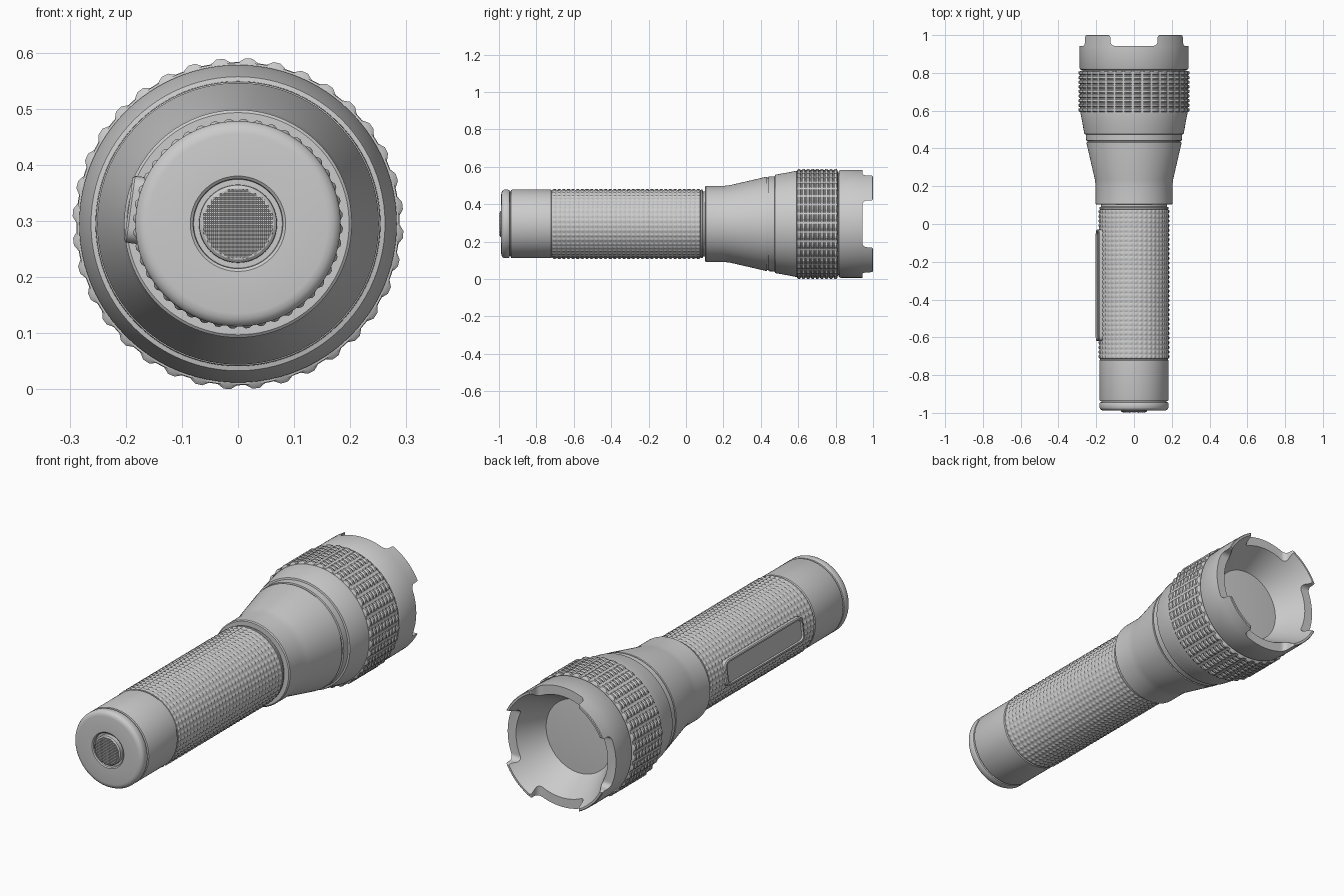
import bpy, bmesh, math
from mathutils import Matrix, Vector

if "Cube" in bpy.data.objects:
    bpy.data.objects.remove(bpy.data.objects["Cube"])

CZ = 0.295  # height of the torch axis


def finish(name, bm, angle=30):
    bmesh.ops.recalc_face_normals(bm, faces=bm.faces[:])
    me = bpy.data.meshes.new(name)
    bm.to_mesh(me)
    bm.free()
    ob = bpy.data.objects.new(name, me)
    bpy.context.collection.objects.link(ob)
    smooth(ob, angle)
    return ob


def smooth(ob, angle=30):
    bpy.ops.object.select_all(action='DESELECT')
    ob.select_set(True)
    bpy.context.view_layer.objects.active = ob
    bpy.ops.object.shade_smooth_by_angle(angle=math.radians(angle))


def rings(name, ys, n, radius, angle=30):
    """Skin rings along y; radius(row, column) gives each vertex radius."""
    bm = bmesh.new()
    rows = []
    for j, y in enumerate(ys):
        row = []
        for i in range(n):
            a = 2 * math.pi * i / n
            r = radius(j, i)
            row.append(bm.verts.new((r * math.sin(a), y, CZ + r * math.cos(a))))
        rows.append(row)
    for p, q in zip(rows, rows[1:]):
        for i in range(n):
            k = (i + 1) % n
            bm.faces.new((p[i], p[k], q[k], q[i]))
    bm.faces.new(rows[0])
    bm.faces.new(rows[-1])
    return finish(name, bm, angle)


def lathe(name, profile, n=96):
    return rings(name, [p[0] for p in profile], n, lambda j, i: profile[j][1])


def knurl(name, y0, y1, base, height, lobes, count):
    """Sleeve covered in a grid of small raised pads."""
    step = (y1 - y0) / count
    ys = [y0] + [y0 + step * (c + f) for c in range(count)
                 for f in (0.08, 0.3, 0.7, 0.92)] + [y1]
    last = len(ys) - 1

    def radius(j, i):
        if j in (0, last):
            return base - 0.012
        return base + (height if (j - 1) % 4 in (1, 2) and i % 4 in (1, 2) else 0)
    return rings(name, ys, lobes * 4, radius)


# Barrel, with the groove under the tail cap and the neck groove
lathe("barrel", [(-0.96, 0.172), (-0.938, 0.172), (-0.936, 0.181), (-0.93, 0.183),
                 (-0.722, 0.183), (-0.718, 0.179), (0.078, 0.179), (0.08, 0.183),
                 (0.088, 0.183), (0.092, 0.174), (0.13, 0.174)])
knurl("barrel_grip", -0.715, 0.078, 0.1825, 0.0045, 44, 32)

# Tail cap with a recess for the switch
lathe("tail_cap", [(-0.972, 0.02), (-0.972, 0.079), (-0.984, 0.080), (-0.988, 0.085),
                   (-0.988, 0.160), (-0.986, 0.170), (-0.980, 0.179), (-0.972, 0.183),
                   (-0.952, 0.183), (-0.945, 0.180), (-0.942, 0.172), (-0.942, 0.02)])
lathe("switch_button", [(-0.996, 0.055), (-0.995, 0.064), (-0.991, 0.069),
                        (-0.965, 0.070), (-0.965, 0.02)], 48)

# Pimpled switch face
bm = bmesh.new()
bmesh.ops.create_grid(bm, x_segments=36, y_segments=36, size=0.065,
                      matrix=Matrix.Translation((0, -0.9965, CZ)) @ Matrix.Rotation(math.pi / 2, 4, 'X'))
out = [v for v in bm.verts if Vector((v.co.x, 0, v.co.z - CZ)).length > 0.064]
bmesh.ops.delete(bm, geom=out, context='VERTS')
cell = 0.13 / 36
for v in bm.verts:
    if round((v.co.x + 0.065) / cell) % 2 and round((v.co.z - CZ + 0.065) / cell) % 2:
        v.co.y -= 0.003
edges = [e for e in bm.edges if e.is_boundary]
ext = bmesh.ops.extrude_edge_only(bm, edges=edges)
for v in ext["geom"]:
    if isinstance(v, bmesh.types.BMVert):
        v.co.y = -0.985
finish("switch_face", bm)

# Flared head
lathe("head", [(0.102, 0.15), (0.102, 0.198), (0.106, 0.203), (0.2, 0.203), (0.235, 0.207),
               (0.425, 0.251), (0.432, 0.251), (0.434, 0.247), (0.440, 0.247), (0.442, 0.253),
               (0.474, 0.254), (0.476, 0.262), (0.482, 0.264), (0.54, 0.274), (0.585, 0.283),
               (0.592, 0.283), (0.596, 0.276), (0.60, 0.15)])
knurl("head_grip_ring", 0.592, 0.812, 0.287, 0.008, 36, 9)

# Bezel and reflector bowl
bezel = lathe("bezel", [(0.60, 0.03), (0.60, 0.272), (0.814, 0.272), (0.818, 0.284),
                        (0.825, 0.288), (0.94, 0.288), (0.997, 0.287), (1.0, 0.284),
                        (1.0, 0.275), (0.97, 0.258), (0.93, 0.237), (0.88, 0.212),
                        (0.82, 0.180), (0.76, 0.145), (0.70, 0.108), (0.66, 0.078),
                        (0.655, 0.075), (0.63, 0.075), (0.63, 0.03)])

# Four round-cornered notches in the bezel crown
half = []
for k in range(6):
    a = math.pi / 2 * k / 5
    half.append((0.102 + 0.023 * math.sin(a), 0.968 - 0.025 * math.cos(a)))
half += [(0.125, 0.988), (0.127, 0.995), (0.133, 1.001), (0.135, 1.03)]
outline = half + [(-x, y) for x, y in reversed(half)]
bm = bmesh.new()
for q in range(4):
    rot = Matrix.Rotation(q * math.pi / 2, 3, 'Y')
    lo, hi = [[bm.verts.new(rot @ Vector((x, y, z)) + Vector((0, 0, CZ))) for x, y in outline]
              for z in (0.15, 0.35)]
    bm.faces.new(lo)
    bm.faces.new(hi)
    for i in range(len(lo)):
        k = (i + 1) % len(lo)
        bm.faces.new((lo[i], lo[k], hi[k], hi[i]))
cutter = finish("notch_cutter", bm)
cutter.hide_render = True
mod = bezel.modifiers.new("notches", 'BOOLEAN')
mod.operation, mod.solver, mod.object = 'DIFFERENCE', 'EXACT', cutter
bpy.context.view_layer.objects.active = bezel
bpy.ops.object.modifier_apply(modifier="notches")
bpy.data.objects.remove(cutter)
smooth(bezel)

# Small lamp at the bottom of the bowl
bm = bmesh.new()
bmesh.ops.create_uvsphere(bm, u_segments=24, v_segments=12, radius=0.035,
                          matrix=Matrix.Translation((0, 0.635, CZ)))
finish("lamp", bm)

# Side plate: rounded rectangle with raised rim, tilted slightly upward
bm = bmesh.new()
pts = []
for sx, sy, start in ((1, 1, 0), (-1, 1, 90), (-1, -1, 180), (1, -1, 270)):
    for k in range(6):
        a = math.radians(start + 18 * k)
        pts.append((sx * 0.035 + 0.025 * math.cos(a), sy * 0.27 + 0.025 * math.sin(a)))
tilt = Matrix.Translation((0, -0.325, CZ)) @ Matrix.Rotation(math.radians(-90 + 7.7), 4, 'Y')
loops = []
for shrink, h in ((0, 0.155), (0, 0.193), (0.004, 0.197), (0.011, 0.197), (0.014, 0.190)):
    loops.append([bm.verts.new(tilt @ Vector((x * (1 - shrink / 0.06), y * (1 - shrink / 0.295), h)))
                  for x, y in pts])
for p, q in zip(loops, loops[1:]):
    for i in range(len(p)):
        k = (i + 1) % len(p)
        bm.faces.new((p[i], p[k], q[k], q[i]))
bm.faces.new(loops[0])
bm.faces.new(loops[-1])
finish("side_plate", bm)
